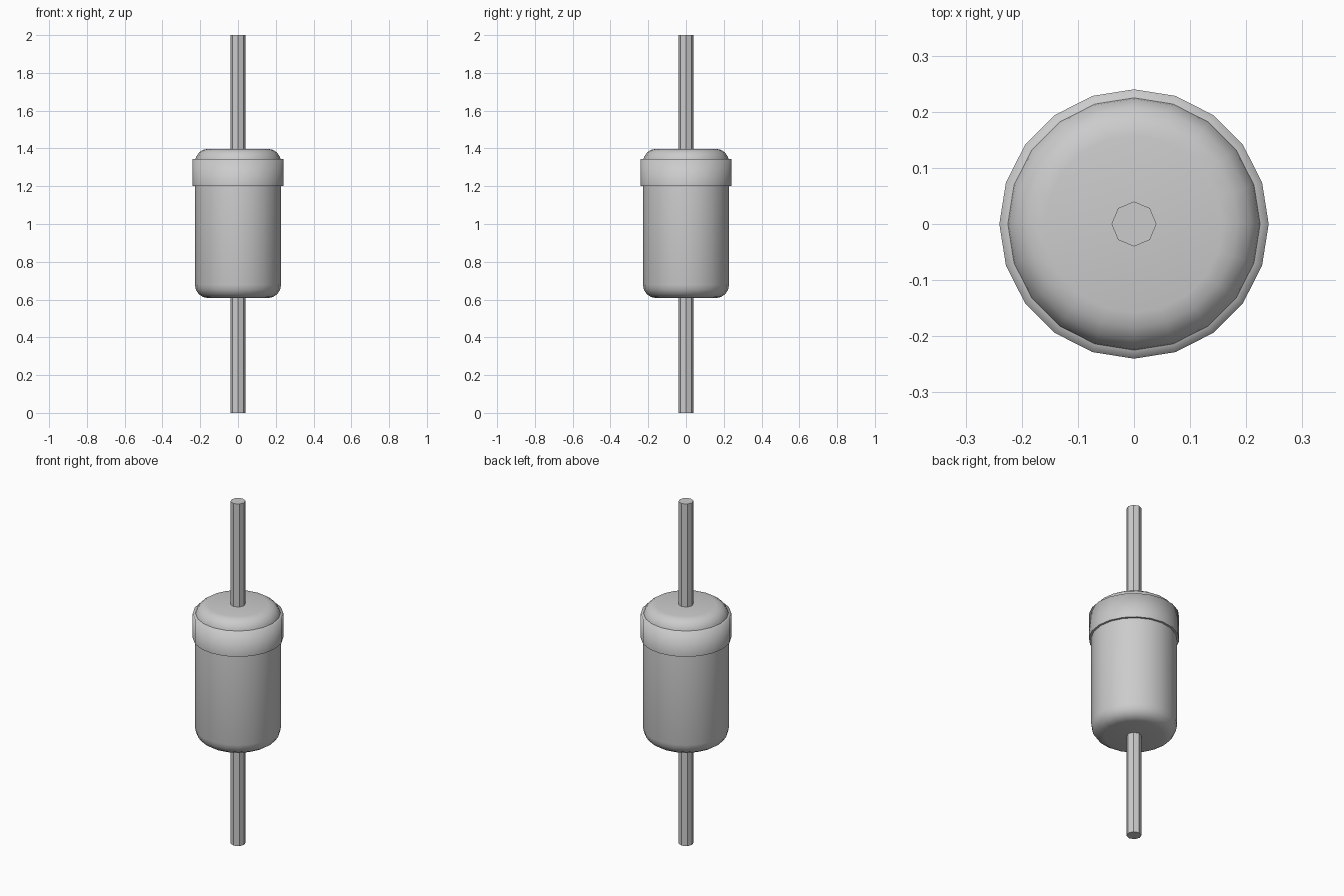
import bpy, bmesh, math

if "Cube" in bpy.data.objects:
    bpy.data.objects.remove(bpy.data.objects["Cube"])


def lathe(name, profile, sides, smooth):
    """Revolve (radius, z) points about z; radius 0 makes a closing cap pole-free."""
    bm = bmesh.new()
    rings = []
    for r, z in profile:
        rings.append([bm.verts.new((r * math.cos(2 * math.pi * i / sides),
                                    r * math.sin(2 * math.pi * i / sides), z))
                      for i in range(sides)])
    for a, b in zip(rings, rings[1:]):
        for i in range(sides):
            j = (i + 1) % sides
            bm.faces.new((a[i], a[j], b[j], b[i]))
    bm.faces.new(rings[0][::-1])
    bm.faces.new(rings[-1])
    for f in bm.faces:
        f.smooth = smooth
    mesh = bpy.data.meshes.new(name)
    bm.to_mesh(mesh)
    bm.free()
    ob = bpy.data.objects.new(name, mesh)
    bpy.context.collection.objects.link(ob)
    return ob


R, BEVEL, STEPS = 0.228, 0.07, 4
BOTTOM, TOP = 0.608, 1.398

# Rounded body: quarter-circle fillets at both ends
arc = [(math.sin(math.pi / 2 * i / STEPS), math.cos(math.pi / 2 * i / STEPS))
       for i in range(STEPS + 1)]
lower = [(R - BEVEL + BEVEL * s, BOTTOM + BEVEL * (1 - c)) for s, c in arc]
upper = [(r, BOTTOM + TOP - z) for r, z in reversed(lower)]
lathe("body", lower + upper, 20, True)

# Polarity band: soft upper shoulder, crisp lower edge
band = lathe("band", [(0.215, 1.2), (0.24, 1.2), (0.24, 1.344), (0.215, 1.344)], 20, True)
for e in band.data.edges:
    a, b = (band.data.vertices[v].co for v in e.vertices)
    if max(a.z, b.z) < 1.21 and min(a.xy.length, b.xy.length) > 0.23:
        e.use_edge_sharp = True

# Octagonal wire leads
lathe("lower_lead", [(0.04, 0.0), (0.04, BOTTOM + 0.02)], 8, False)
lathe("upper_lead", [(0.04, TOP - 0.02), (0.04, 2.0)], 8, False)
